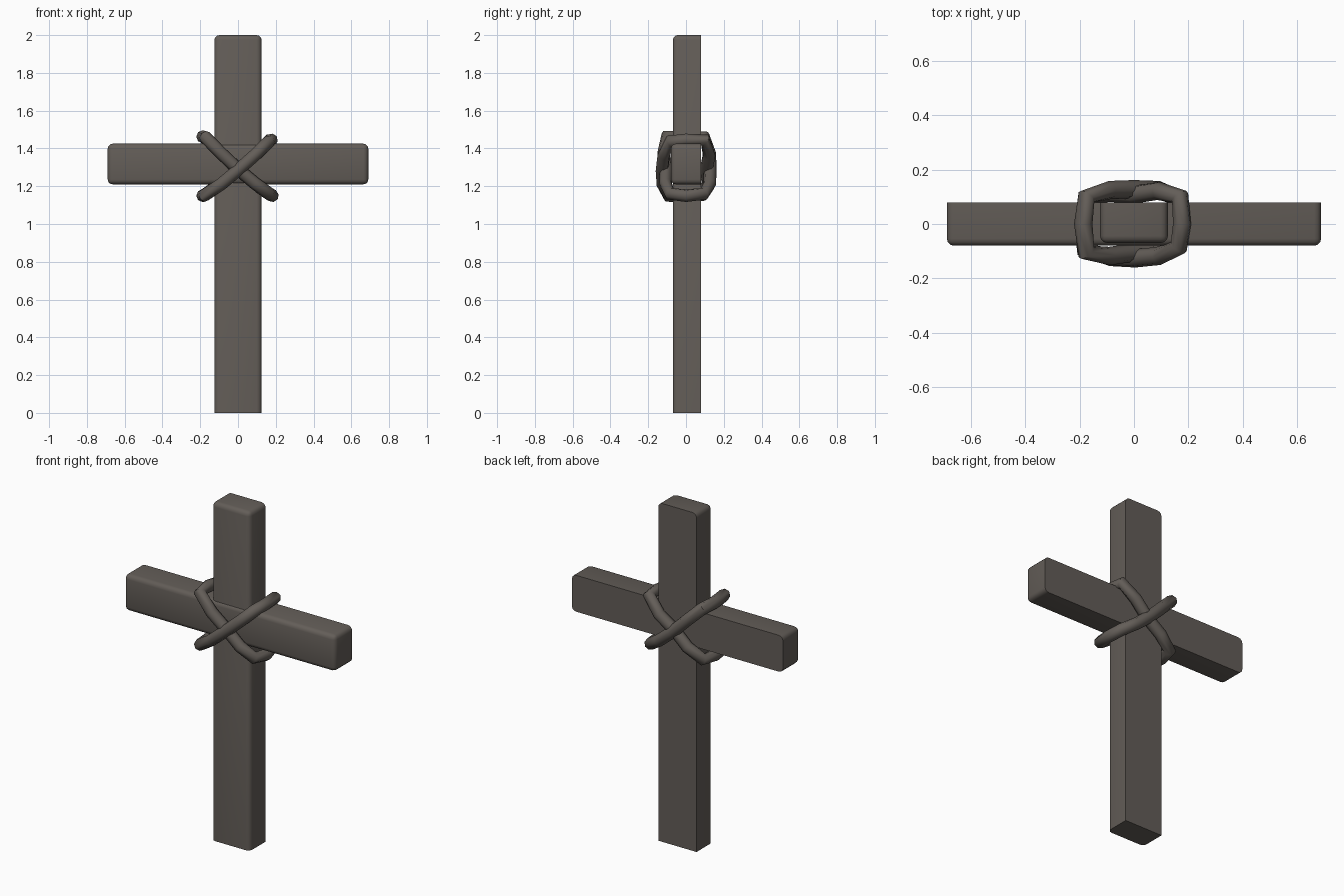
import bpy, bmesh
from mathutils import Vector

if "Cube" in bpy.data.objects:
    bpy.data.objects.remove(bpy.data.objects["Cube"])

wood = bpy.data.materials.new("weathered_wood")
wood.diffuse_color = (0.125, 0.110, 0.097, 1)
wood.use_nodes = True
wood.node_tree.nodes["Principled BSDF"].inputs["Base Color"].default_value = wood.diffuse_color
rope_mat = bpy.data.materials.new("old_rope")
rope_mat.diffuse_color = (0.125, 0.110, 0.097, 1)
rope_mat.use_nodes = True
rope_mat.node_tree.nodes["Principled BSDF"].inputs["Base Color"].default_value = rope_mat.diffuse_color


def finish(ob, mat, angle):
    ob.data.materials.clear()
    ob.data.materials.append(mat)
    bpy.ops.object.select_all(action='DESELECT')
    ob.select_set(True)
    bpy.context.view_layer.objects.active = ob
    bpy.ops.object.shade_smooth_by_angle(angle=angle)


def beam(name, lo, hi, sharp_bottom):
    """Box with rounded edges, left square on its back face (and foot)."""
    lo, hi = Vector(lo), Vector(hi)
    bm = bmesh.new()
    bmesh.ops.create_cube(bm, size=1)
    for v in bm.verts:
        v.co = Vector((lo[i] + (v.co[i] + 0.5) * (hi[i] - lo[i]) for i in range(3)))

    def keep(e):
        back = all(v.co.y > hi.y - 1e-4 for v in e.verts)
        foot = sharp_bottom and all(v.co.z < lo.z + 1e-4 for v in e.verts)
        return back or foot
    bmesh.ops.bevel(bm, geom=[e for e in bm.edges if not keep(e)], offset=0.026,
                    segments=3, profile=0.5, affect='EDGES', clamp_overlap=True)
    bmesh.ops.recalc_face_normals(bm, faces=bm.faces)
    me = bpy.data.meshes.new(name)
    bm.to_mesh(me)
    bm.free()
    ob = bpy.data.objects.new(name, me)
    bpy.context.collection.objects.link(ob)
    finish(ob, wood, 0.7)


def rope(name, pts):
    """Closed low-poly tube through the given points."""
    cu = bpy.data.curves.new(name, 'CURVE')
    cu.dimensions = '3D'
    cu.bevel_depth = 0.034
    cu.bevel_resolution = 2
    sp = cu.splines.new('POLY')
    sp.points.add(len(pts) - 1)
    for p, c in zip(sp.points, pts):
        p.co = (*c, 1)
    sp.use_cyclic_u = True
    ob = bpy.data.objects.new(name, cu)
    bpy.context.collection.objects.link(ob)
    bpy.ops.object.select_all(action='DESELECT')
    ob.select_set(True)
    bpy.context.view_layer.objects.active = ob
    bpy.ops.object.convert(target='MESH')
    finish(bpy.context.view_layer.objects.active, rope_mat, 1.0)


# timber
beam("upright_post", (-0.125, -0.07, 0), (0.125, 0.08, 2), True)
beam("cross_beam", (-0.69, -0.08, 1.21), (0.69, 0.08, 1.425), False)

# lashing: one loop lies outside at the front, the other outside at the back
rope("rope_falling", [
    (-0.175, -0.105, 1.462), (-0.09, -0.118, 1.375), (0.0, -0.105, 1.29),
    (0.09, -0.108, 1.215), (0.165, -0.085, 1.16), (0.182, 0.0, 1.15),
    (0.165, 0.095, 1.16), (0.09, 0.125, 1.21), (0.0, 0.128, 1.285),
    (-0.09, 0.125, 1.375), (-0.175, 0.1, 1.458), (-0.187, 0.0, 1.462)])
rope("rope_rising", [
    (-0.18, -0.095, 1.15), (-0.09, -0.122, 1.21), (0.0, -0.127, 1.285),
    (0.09, -0.118, 1.365), (0.165, -0.085, 1.438), (0.177, 0.0, 1.445),
    (0.17, 0.1, 1.445), (0.09, 0.122, 1.365), (0.0, 0.108, 1.29),
    (-0.09, 0.115, 1.215), (-0.175, 0.09, 1.155), (-0.187, 0.0, 1.15)])
